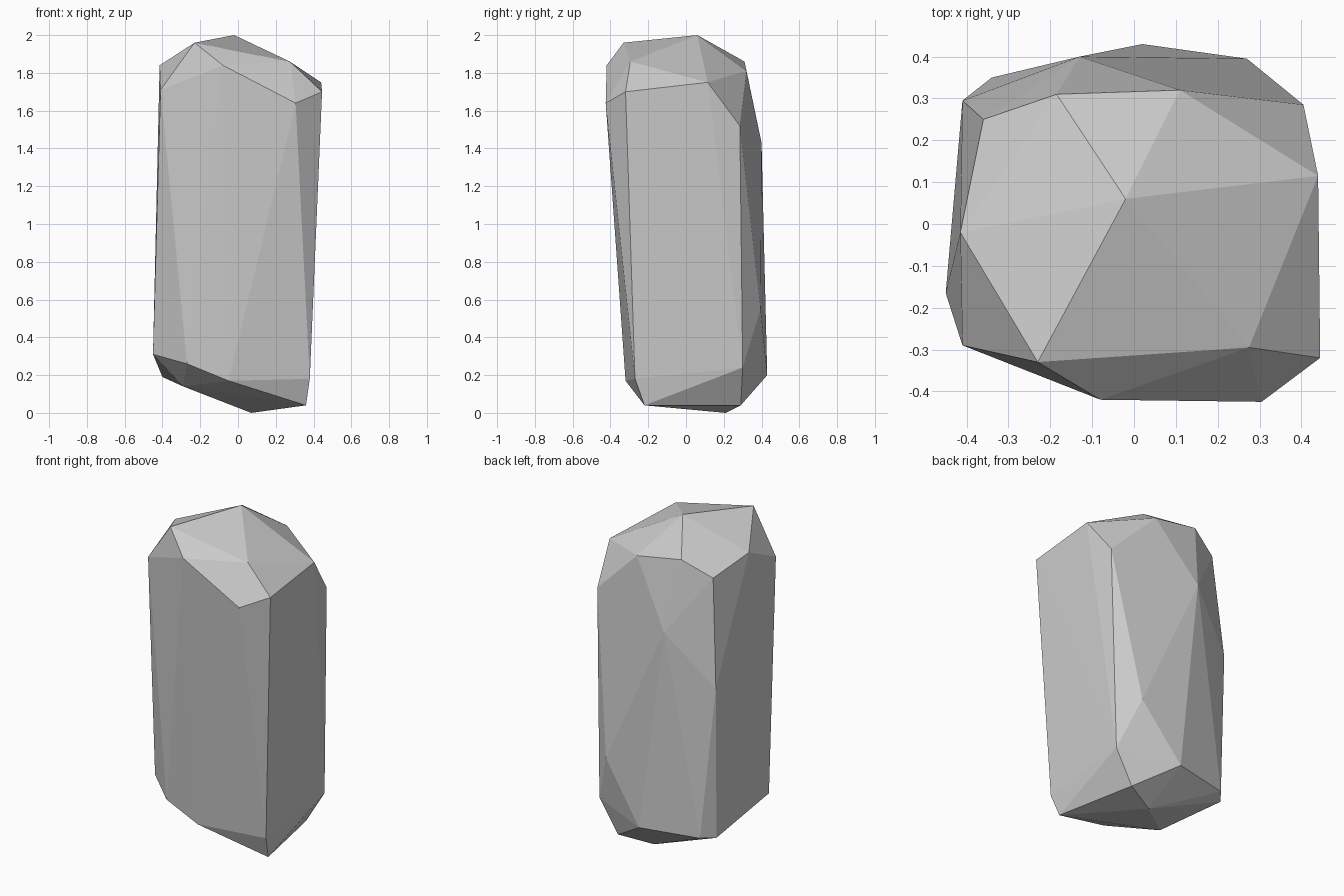
import bpy, bmesh

if "Cube" in bpy.data.objects:
    bpy.data.objects.remove(bpy.data.objects["Cube"])

# corner points of the faceted stone, grouped by level
crown = [(-.02, .06, 2), (-.23, -.33, 1.96), (.275, -.295, 1.86), (-.185, .31, 1.86), (.11, .32, 1.81)]
shoulder = [(-.08, -.42, 1.84), (-.415, -.02, 1.84), (-.36, .25, 1.77), (.44, .115, 1.75),
            (-.41, -.29, 1.71), (.445, -.32, 1.70), (.305, -.425, 1.64), (.405, .285, 1.52)]
waist = [(-.13, .40, 1.43), (-.41, .295, 1.12), (.27, .395, .55)]
hem = [(-.45, -.165, .31), (-.27, -.31, .26), (.38, .30, .24), (.38, -.27, .18),
       (-.40, .275, .19), (-.34, .35, .20), (.26, .29, .04), (.36, -.22, .04)]
# corners around the notch in the underside
notch = [(-.29, -.12, .14), (.07, .21, 0), (-.05, -.32, .17), (.02, .43, .20)]

bm = bmesh.new()
for p in crown + shoulder + waist + hem:
    bm.verts.new(p)
left, foot, front, back = [bm.verts.new(p) for p in notch]
bmesh.ops.convex_hull(bm, input=bm.verts[:])

# fold the ridge inwards to make the notch
ridge = bm.edges.get((left, foot))
if ridge and {v for f in ridge.link_faces for v in f.verts} == {left, foot, front, back}:
    bmesh.ops.delete(bm, geom=[ridge], context='EDGES')
    bm.faces.new((left, back, front))
    bm.faces.new((back, foot, front))
else:
    print("ridge not found", ridge)
bmesh.ops.recalc_face_normals(bm, faces=bm.faces[:])

mesh = bpy.data.meshes.new("stone")
bm.to_mesh(mesh)
bm.free()
bpy.context.collection.objects.link(bpy.data.objects.new("stone", mesh))
